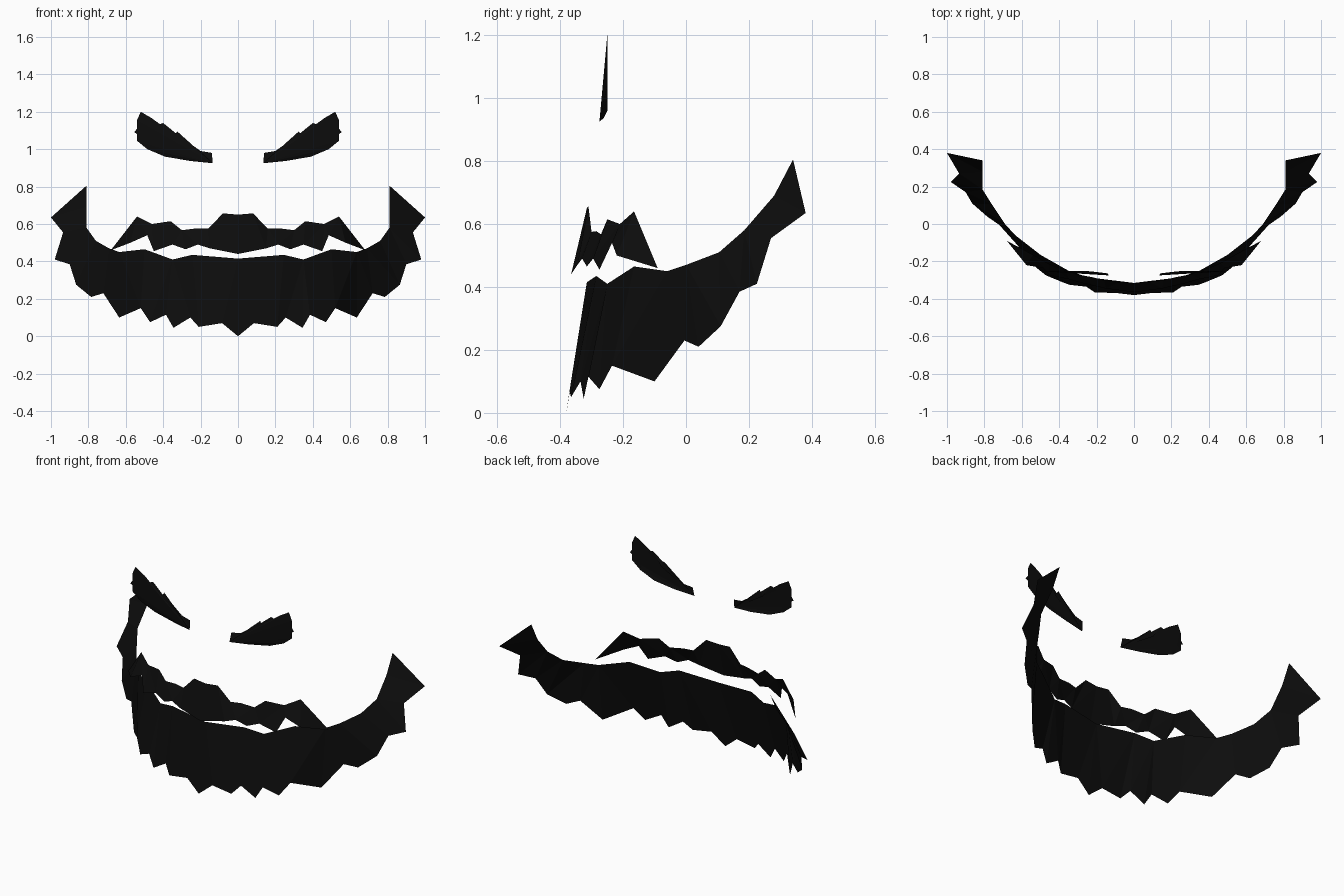
import bpy, bmesh
from mathutils import Vector

black = bpy.data.materials.new("black_hair")
black.diffuse_color = (0.0038, 0.0038, 0.0038, 1)


def finish(name, bm):
    """Turn a right-hand half into a mirrored, flat-shaded object."""
    me = bpy.data.meshes.new(name)
    bm.to_mesh(me)
    bm.free()
    me.materials.append(black)
    ob = bpy.data.objects.new(name, me)
    bpy.context.collection.objects.link(ob)
    mod = ob.modifiers.new("mirror", 'MIRROR')
    mod.use_axis[0] = True
    mod.merge_threshold = 0.001
    return ob


def strip(name, top, bottom):
    """Thin sheet stretched between a top and a bottom edge line."""
    bm = bmesh.new()
    t = [bm.verts.new(p) for p in top]
    b = [bm.verts.new(p) for p in bottom]
    i = j = 0
    while i < len(t) - 1 or j < len(b) - 1:
        if j == len(b) - 1:
            step_top = True
        elif i == len(t) - 1:
            step_top = False
        else:
            step_top = (t[i + 1].co - b[j].co).length < (t[i].co - b[j + 1].co).length
        if step_top:
            bm.faces.new((t[i], b[j], t[i + 1]))
            i += 1
        else:
            bm.faces.new((t[i], b[j], b[j + 1]))
            j += 1
    bmesh.ops.remove_doubles(bm, verts=bm.verts, dist=0.0005)
    return finish(name, bm)


# Beard: curved sheet from the chin up to the sideburns, ragged lower edge
strip("beard",
      [(0, -.315, .415), (.245, -.285, .435), (.35, -.25, .41), (.5, -.165, .465),
       (.635, -.06, .45), (.69, 0, .47), (.76, .105, .51), (.81, .185, .58),
       (.81, .28, .69), (.81, .34, .805)],
      [(0, -.38, 0), (.085, -.37, .07), (.21, -.365, .05), (.255, -.335, .10),
       (.345, -.325, .045), (.385, -.31, .115), (.47, -.275, .075), (.52, -.235, .15),
       (.635, -.10, .10), (.72, -.005, .23), (.785, .04, .21), (.865, .11, .275),
       (.90, .17, .385), (.98, .225, .41), (.935, .27, .555), (1, .38, .635)])

# Moustache: wavy sheet above the mouth gap, pointed ends
strip("moustache",
      [(0, -.315, .65), (.08, -.31, .657), (.16, -.30, .575), (.22, -.285, .577),
       (.30, -.27, .567), (.36, -.25, .615), (.46, -.21, .60), (.54, -.165, .64),
       (.68, -.09, .46)],
      [(0, -.365, .44), (.15, -.345, .47), (.215, -.33, .49), (.28, -.315, .465),
       (.35, -.295, .49), (.45, -.275, .455), (.485, -.235, .54), (.575, -.22, .50),
       (.68, -.09, .46)])

# Eyebrows: flat jagged plates, inner ends leaning forward
outline = [(.135, .925), (.14, .98), (.20, .99), (.27, 1.04), (.325, 1.095), (.345, 1.06),
           (.40, 1.14), (.44, 1.125), (.46, 1.165), (.52, 1.2), (.54, 1.155), (.525, 1.13),
           (.555, 1.09), (.51, 1.065), (.54, 1.045), (.475, 1.025), (.485, 1.0),
           (.39, .96), (.255, .937)]
bm = bmesh.new()
verts = [bm.verts.new(Vector((x, min(-.25, -.275 + .185 * (z - .925) + .1 * (x - .135)), z)))
         for x, z in reversed(outline)]
face = bm.faces.new(verts)
bmesh.ops.triangulate(bm, faces=[face])
finish("eyebrows", bm)
